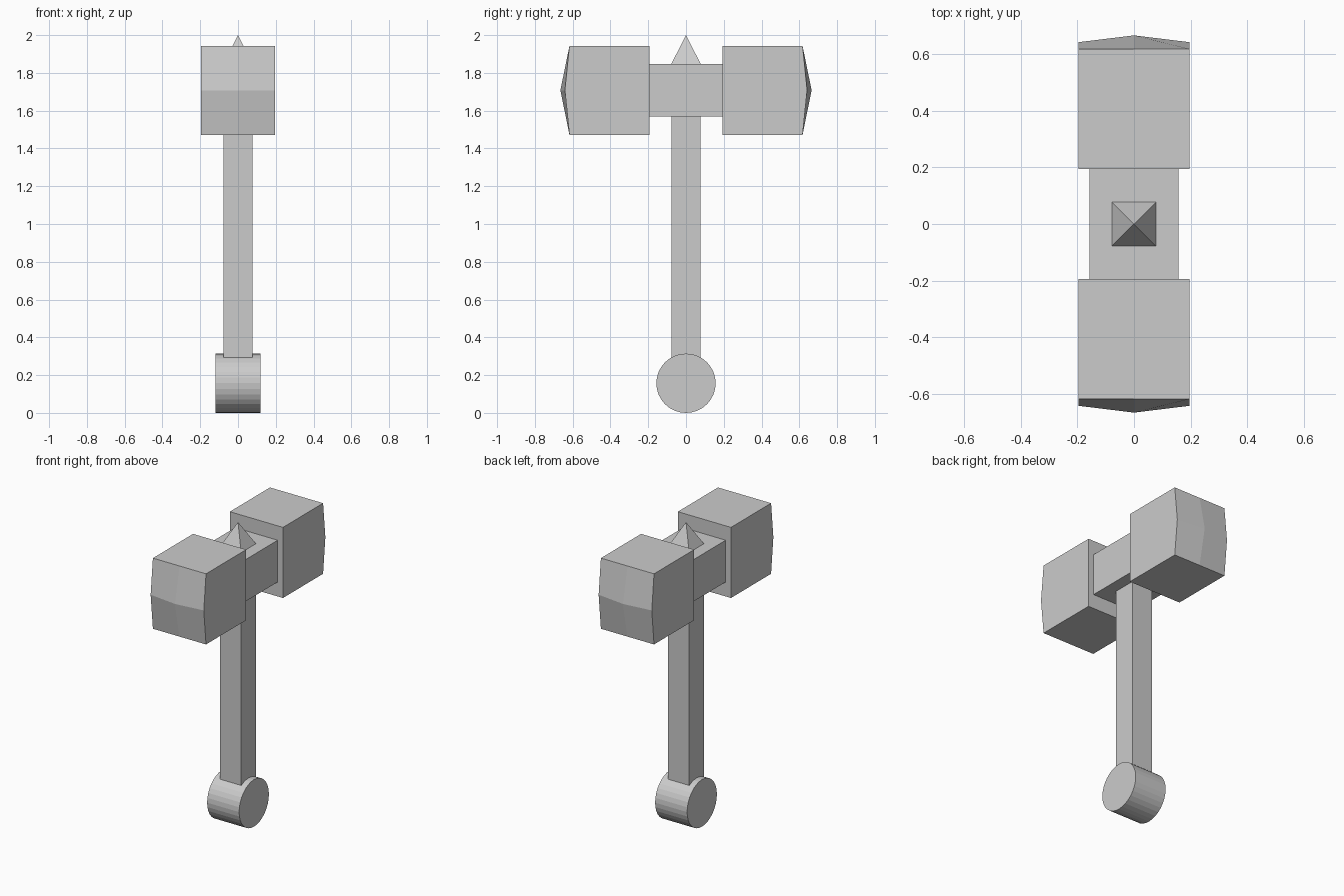
import bpy, bmesh, math

if "Cube" in bpy.data.objects:
    bpy.data.objects.remove(bpy.data.objects["Cube"])

def link(name, bm):
    bmesh.ops.recalc_face_normals(bm, faces=bm.faces)
    me = bpy.data.meshes.new(name)
    bm.to_mesh(me)
    bm.free()
    ob = bpy.data.objects.new(name, me)
    bpy.context.collection.objects.link(ob)
    return ob

def box(name, hx, hy, z0, z1):
    bm = bmesh.new()
    bmesh.ops.create_cube(bm, size=2)
    for v in bm.verts:
        v.co = (v.co.x * hx, v.co.y * hy, z0 if v.co.z < 0 else z1)
    return link(name, bm)

# Handle and the narrow centre of the head
box("handle", 0.078, 0.078, 0.294, 1.57)
box("head_core", 0.157, 0.196, 1.568, 1.847)

# Round pommel lying along x
bpy.ops.mesh.primitive_cylinder_add(vertices=32, radius=0.157, depth=0.236,
                                    location=(0, 0, 0.157), rotation=(0, math.pi / 2, 0))
bpy.context.object.name = "pommel"

# Four-sided spike on top
bpy.ops.mesh.primitive_cone_add(vertices=4, radius1=0.078 * math.sqrt(2), radius2=0,
                                depth=0.153, location=(0, 0, 1.9235),
                                rotation=(0, 0, math.pi / 4))
bpy.context.object.name = "top_spike"

# Two striking blocks, each with a shallow peaked face
def striking_block(name, side):
    hx, zs = 0.196, (1.472, 1.708, 1.943)
    bm = bmesh.new()
    back = [bm.verts.new((x, side * 0.194, z))
            for x, z in ((-hx, zs[0]), (hx, zs[0]), (hx, zs[2]), (-hx, zs[2]))]
    peak = {(0, 1): 0.641, (2, 1): 0.641, (1, 1): 0.665}
    g = {(i, j): bm.verts.new(((i - 1) * hx, side * peak.get((i, j), 0.617), zs[j]))
         for i in range(3) for j in range(3)}
    rim = [(0, 0), (1, 0), (2, 0), (2, 1), (2, 2), (1, 2), (0, 2), (0, 1), (0, 0)]
    bm.faces.new(back)
    for k in range(4):
        a, m, b = (g[rim[2 * k + n]] for n in range(3))
        bm.faces.new((back[k], back[(k + 1) % 4], b, m, a))
    for i in range(2):
        for j in range(2):
            bm.faces.new((g[i, j], g[i + 1, j], g[i + 1, j + 1], g[i, j + 1]))
    link(name, bm)

striking_block("front_striking_block", -1)
striking_block("back_striking_block", 1)
